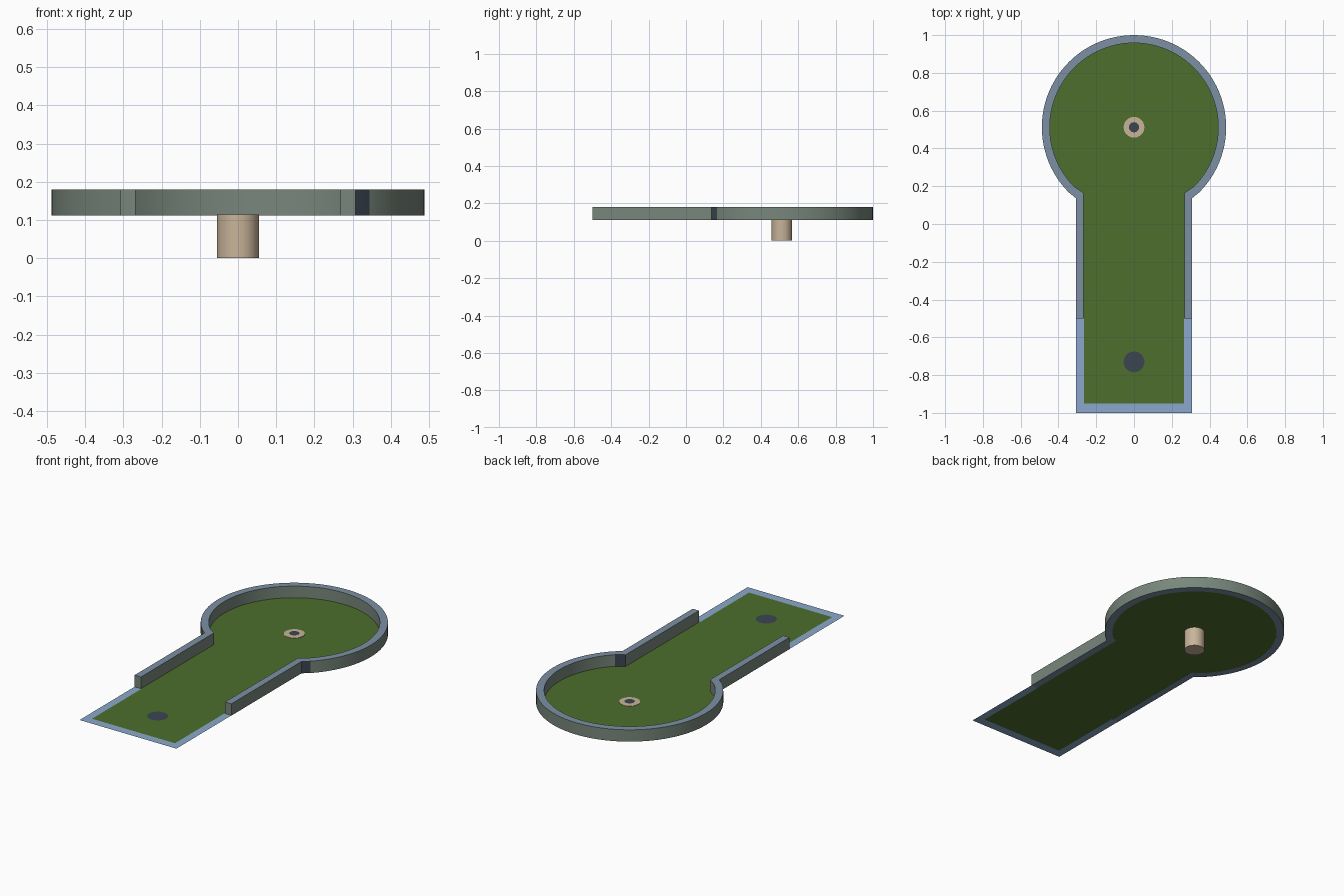
import bpy, bmesh
from math import cos, sin, pi, radians

cube = bpy.data.objects.get("Cube")
if cube:
    bpy.data.objects.remove(cube, do_unlink=True)


def material(name, hex_code):
    def linear(i):
        c = int(hex_code[i:i + 2], 16) / 255
        return c / 12.92 if c < 0.04045 else ((c + 0.055) / 1.055) ** 2.4
    col = (linear(0), linear(2), linear(4), 1)
    m = bpy.data.materials.new(name)
    m.use_nodes = True
    m.diffuse_color = col
    bsdf = next(n for n in m.node_tree.nodes if n.type == 'BSDF_PRINCIPLED')
    bsdf.inputs["Base Color"].default_value = col
    bsdf.inputs["Roughness"].default_value = 0.9
    return m


GREEN = material("turf green", "4d6f2d")
SLATE = material("slate blue", "7c90a4")
SAGE = material("sage grey", "78877c")
PALE = material("pale blue", "8ba9cc")
TAN = material("tan", "c8b499")
DARK = material("dark slate", "3b4651")

BASE, TOP = 0.112, 0.18       # rail bottom and top
FLOOR = BASE + 0.001
CY = 0.512                    # centre of the round green
HOLE = (0, CY)


def finish(name, bm, mats):
    mesh = bpy.data.meshes.new(name)
    bm.to_mesh(mesh)
    bm.free()
    for m in mats:
        mesh.materials.append(m)
    mesh.shade_smooth()
    mesh.set_sharp_from_angle(angle=radians(30))
    obj = bpy.data.objects.new(name, mesh)
    bpy.context.collection.objects.link(obj)
    return obj


def flat(name, outline, z, mat):
    bm = bmesh.new()
    bm.faces.new([bm.verts.new((x, y, z)) for x, y in outline])
    return finish(name, bm, [mat])


def strip(bm, outer, inner, z):
    """Upward-facing quads between two matching paths."""
    a = [bm.verts.new((x, y, z)) for x, y in outer]
    b = [bm.verts.new((x, y, z)) for x, y in inner]
    for i in range(len(a) - 1):
        bm.faces.new((a[i], a[i + 1], b[i + 1], b[i]))


def keyhole(half_width, radius, join_y, steps=72):
    """Straight lane edge, short bevel, then the round end and back."""
    arc = [radians(-45 + 270 * i / steps) for i in range(steps + 1)]
    right = [(half_width, -0.5), (half_width, join_y)]
    left = [(-x, y) for x, y in reversed(right)]
    return right + [(radius * cos(t), CY + radius * sin(t)) for t in arc] + left


def circle(radius, centre, steps=32):
    return [(centre[0] + radius * cos(2 * pi * i / steps),
             centre[1] + radius * sin(2 * pi * i / steps)) for i in range(steps)]


outer_path = keyhole(0.308, 0.488, 0.137)
inner_path = keyhole(0.268, 0.446, 0.165)

# Raised rail around the lane and round green
bm = bmesh.new()
strip(bm, outer_path, inner_path, BASE)
rail = bmesh.ops.extrude_face_region(bm, geom=bm.faces[:])
for v in rail["geom"]:
    if isinstance(v, bmesh.types.BMVert):
        v.co.z = TOP
bmesh.ops.recalc_face_normals(bm, faces=bm.faces)
for f in bm.faces:
    c = f.calc_center_median()
    if abs(f.normal.z) < 0.5:
        on_bevel = 0.27 < c.x < 0.34 and 0.14 < c.y < 0.19
        f.material_index = 2 if on_bevel else 1
finish("rail", bm, [SLATE, SAGE, DARK])

# Turf surface
turf = [(-0.264, -0.95), (0.264, -0.95), (0.264, -0.5)] + inner_path
flat("turf", turf + [(-0.264, -0.5)], FLOOR, GREEN)

# Painted border of the tee area
bm = bmesh.new()
tee_outer = [(-0.308, -0.5), (-0.308, -1), (0.308, -1), (0.308, -0.5)]
tee_inner = [(-0.264, -0.5), (-0.264, -0.95), (0.264, -0.95), (0.264, -0.5)]
strip(bm, tee_outer, tee_inner, FLOOR)
finish("tee_border", bm, [PALE])

# Tee marker
flat("tee_marker", circle(0.055, (0, -0.73)), FLOOR + 0.002, DARK)

# Hole cup hanging below the turf, with the dark hole on top
bm = bmesh.new()
base = bm.faces.new([bm.verts.new((x, y, 0)) for x, y in circle(0.055, HOLE)])
cup = bmesh.ops.extrude_face_region(bm, geom=[base])
for v in cup["geom"]:
    if isinstance(v, bmesh.types.BMVert):
        v.co.z = FLOOR + 0.002
bmesh.ops.recalc_face_normals(bm, faces=bm.faces)
finish("hole_cup", bm, [TAN])
flat("hole", circle(0.027, HOLE), FLOOR + 0.004, DARK)
